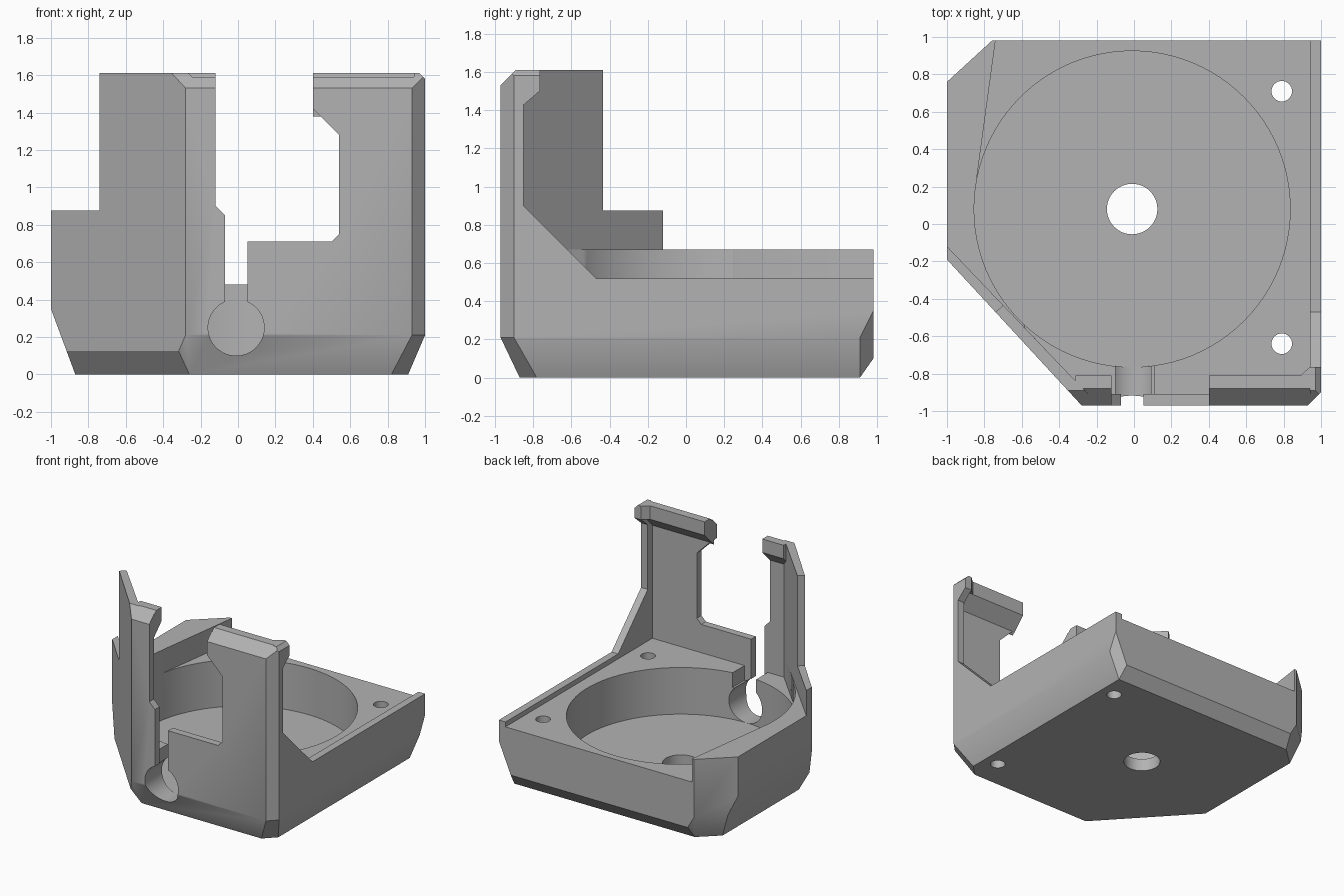
import bpy, bmesh, math
from mathutils import Vector

cube = bpy.data.objects.get("Cube")
if cube:
    bpy.data.objects.remove(cube, do_unlink=True)

grey = bpy.data.materials.new("plain grey")
grey.use_nodes = True
grey.diffuse_color = (0.45, 0.45, 0.45, 1)
grey.node_tree.nodes["Principled BSDF"].inputs["Base Color"].default_value = (0.45, 0.45, 0.45, 1)

PLACE = {"z": lambda a, b, t: (a, b, t),
         "y": lambda a, b, t: (a, t, b),
         "x": lambda a, b, t: (t, a, b)}


def prism(name, points, lo, hi, axis="z", planes=()):
    """Extrude a profile along an axis, then trim it with planes."""
    bm = bmesh.new()
    face = bm.faces.new([bm.verts.new(PLACE[axis](a, b, lo)) for a, b in points])
    ext = bmesh.ops.extrude_face_region(bm, geom=[face])
    move = Vector(PLACE[axis](0, 0, hi - lo))
    bmesh.ops.translate(bm, vec=move, verts=[v for v in ext["geom"] if isinstance(v, bmesh.types.BMVert)])
    for co, no in planes:
        res = bmesh.ops.bisect_plane(bm, geom=bm.verts[:] + bm.edges[:] + bm.faces[:],
                                     plane_co=co, plane_no=no, clear_outer=True)
        cut = [e for e in res["geom_cut"] if isinstance(e, bmesh.types.BMEdge)]
        if cut:
            bmesh.ops.contextual_create(bm, geom=cut)
    bmesh.ops.recalc_face_normals(bm, faces=bm.faces)
    mesh = bpy.data.meshes.new(name)
    bm.to_mesh(mesh)
    bm.free()
    mesh.materials.append(grey)
    ob = bpy.data.objects.new(name, mesh)
    bpy.context.collection.objects.link(ob)
    return ob


def circle(cx, cy, r, n=64):
    return [(cx + r * math.cos(2 * math.pi * i / n), cy + r * math.sin(2 * math.pi * i / n)) for i in range(n)]


def combine(body, tool, operation):
    mod = body.modifiers.new("join", "BOOLEAN")
    mod.operation, mod.solver, mod.object = operation, "EXACT", tool
    tool.hide_render = True
    bpy.ops.object.select_all(action="DESELECT")
    bpy.context.view_layer.objects.active = body
    body.select_set(True)
    bpy.ops.object.modifier_apply(modifier=mod.name)
    bpy.data.objects.remove(tool, do_unlink=True)


def lower_chamfer(px, py, nx, ny, depth, height):
    return (px, py, height), Vector((nx * height, ny * height, -depth)).normalized()


# Full-height block with chamfered lower edges and front top edge
outline = [(-0.28, -0.97), (0.93, -0.97), (1, -0.9), (1, 0.98), (-0.76, 0.98), (-1, 0.76), (-1, -0.19)]
planes = [
    lower_chamfer(0, -0.97, 0, -1, 0.1, 0.21),
    lower_chamfer(1, 0, 1, 0, 0.09, 0.21),
    lower_chamfer(0, 0.98, 0, 1, 0.07, 0.1),
    lower_chamfer(-1, 0, -1, 0, 0.13, 0.35),
    lower_chamfer(-1, -0.19, -0.735, -0.678, 0.083, 0.125),
    lower_chamfer(-1, 0.76, -0.676, 0.737, 0.08, 0.2),
    lower_chamfer(0.93, -0.97, 0.707, -0.707, 0.148, 0.21),
    ((1, 0.91, 0.21), Vector((2.33, 2, -1)).normalized()),
    ((0, -0.97, 1.53), Vector((0, -1, 1)).normalized()),
]
body = prism("housing", outline, 0, 1.61, planes=planes)

cutters = [
    # Space above the raised left platform, then above the deck
    prism("upper_space", [(-1.2, 0.09), (-0.245, -0.91), (0.94, -0.91), (0.94, 1.1), (-1.2, 1.1)], 0.67, 2),
    prism("deck_space", [(-0.724, 1.1), (-0.84, 0.25), (-0.6, -0.5), (-0.58, -0.559),
                         (-0.245, -0.91), (0.94, -0.91), (0.94, 1.1)], 0.48, 2),
    # Low right rim with sloping gusset
    prism("rim_space", [(-0.85, 2), (-0.85, 0.9), (-0.47, 0.52), (1.1, 0.52), (1.1, 2)], 0.8, 1.1, "x"),
    # Round pocket and keyhole
    prism("pocket", circle(-0.01, 0.08, 0.845, 96), 0.1, 2.1),
    prism("keyhole", circle(-0.01, 0.25, 0.15), -1.1, -0.7, "y"),
    # Opening between the two front towers
    prism("front_gap", [(-0.12, 2), (-0.12, 0.9), (-0.07, 0.85), (-0.07, 0.3), (0.05, 0.3), (0.05, 0.71),
                        (0.5, 0.71), (0.54, 0.75), (0.54, 1.28), (0.4, 1.42), (0.4, 2)], -1.1, -0.74, "y"),
    prism("slot_relief", [(-0.1, 0.36), (0.11, 0.36), (0.11, 0.6), (-0.1, 0.6)], -0.91, -0.74, "y"),
    # Step in the diagonal wall
    prism("wall_step", [(-0.78, -0.51), (-0.67, -0.405), (-1.25, 0.2), (-1.4, 0.17)], 0.875, 2),
    # Centre hole and two screw holes
    prism("centre_hole", circle(-0.01, 0.08, 0.135, 48), -0.1, 0.3),
    prism("screw_hole_back", circle(0.79, 0.71, 0.055, 32), -0.1, 0.7),
    prism("screw_hole_front", circle(0.79, -0.64, 0.055, 32), -0.1, 0.7),
]
for cutter in cutters:
    combine(body, cutter, "DIFFERENCE")

# Inward hooks on top of the towers
hook = [(-0.93, 1.38), (-0.81, 1.5), (-0.81, 1.61), (-0.88, 1.61), (-0.93, 1.56)]
hooks = [
    prism("right_hook", hook, 0.4, 0.96, "x"),
    prism("left_hook", hook, -0.312, -0.12, "x"),
    prism("corner_hook", [(-0.87, 1.41), (-0.765, 1.5), (-0.765, 1.61), (-0.87, 1.61)], 0.94, 1, "x"),
    prism("hook_web", [(0.89, -0.81), (0.94, -0.765), (0.96, -0.765), (0.96, -0.85), (0.89, -0.85)], 1.5, 1.61),
]
for part in hooks:
    combine(body, part, "UNION")
combine(body, prism("top_corner", [(0.95, 1.63), (1.02, 1.56), (1.02, 1.63)], -1.1, -0.6, "y"), "DIFFERENCE")

body.select_set(True)
bpy.context.view_layer.objects.active = body
bpy.ops.object.shade_smooth_by_angle(angle=math.radians(30))
